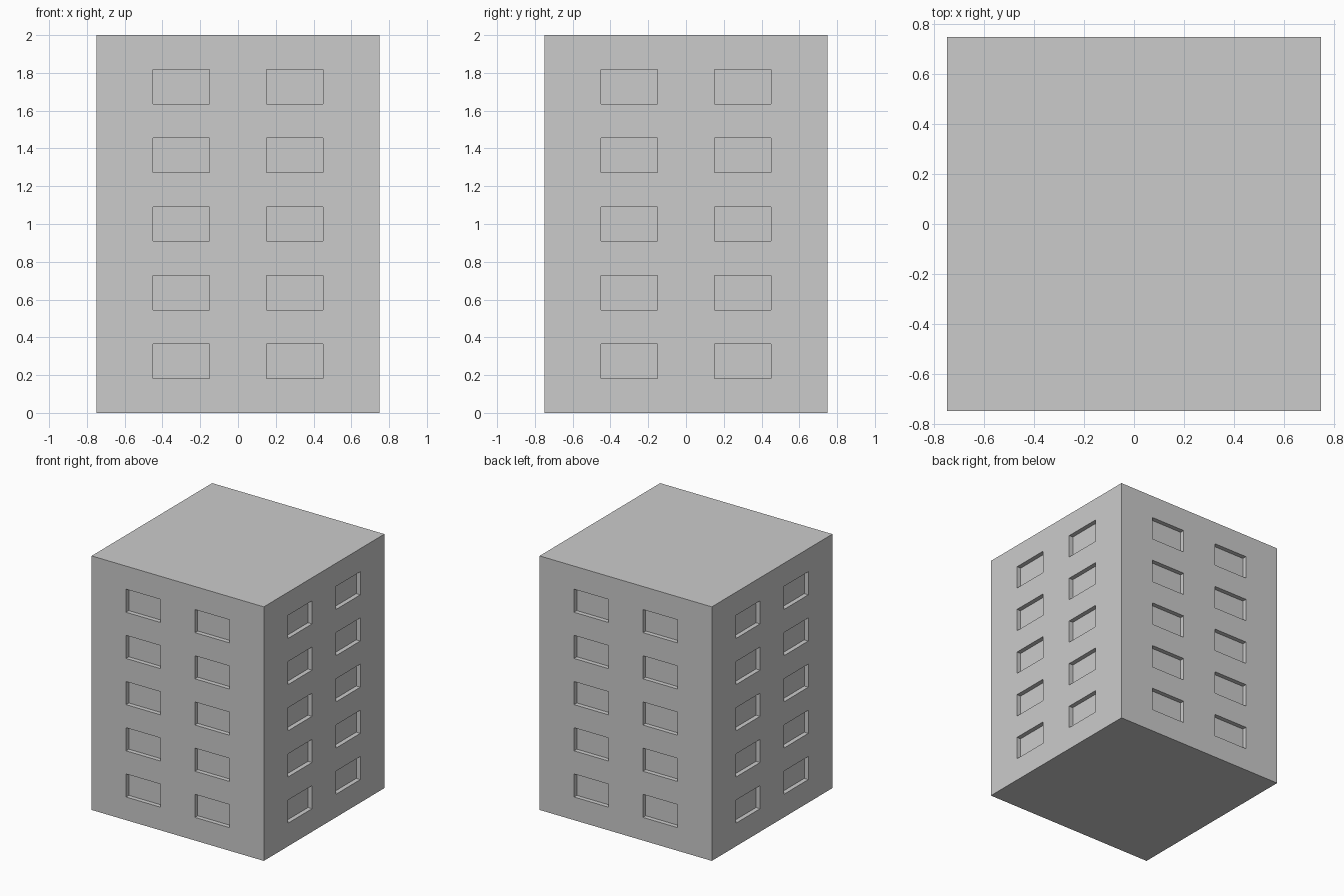
import bpy, bmesh
from mathutils import Matrix

if "Cube" in bpy.data.objects:
    bpy.data.objects.remove(bpy.data.objects["Cube"])

W, H = 1.5, 2.0      # footprint and height
DEPTH = 0.035        # window recess
ROWS, COLS = 11, 5   # wall grid; every odd cell is a window

# Plain tower block
bm = bmesh.new()
bmesh.ops.create_cube(bm, size=1, matrix=Matrix.Translation((0, 0, H / 2)) @ Matrix.Diagonal((W, W, H, 1)))


def cut(co, no):
    bmesh.ops.bisect_plane(bm, geom=bm.verts[:] + bm.edges[:] + bm.faces[:], plane_co=co, plane_no=no)


# Slice the walls into the window grid
for i in range(1, COLS):
    p = -W / 2 + W * i / COLS
    cut((p, 0, 0), (1, 0, 0))
    cut((0, p, 0), (0, 1, 0))
for i in range(1, ROWS):
    cut((0, 0, H * i / ROWS), (0, 0, 1))


# Windows: odd row and odd column on each of the four walls
def is_window(f):
    if abs(f.normal.z) > 0.5:
        return False
    c = f.calc_center_median()
    across = c.y if abs(f.normal.x) > 0.5 else c.x
    col = int((across + W / 2) / W * COLS)
    row = int(c.z / H * ROWS)
    return col % 2 == 1 and row % 2 == 1


bm.normal_update()
windows = [f for f in bm.faces if is_window(f)]
bmesh.ops.inset_individual(bm, faces=windows, thickness=0, depth=-DEPTH)
bmesh.ops.recalc_face_normals(bm, faces=bm.faces[:])

mesh = bpy.data.meshes.new("building")
bm.to_mesh(mesh)
bm.free()
bpy.context.collection.objects.link(bpy.data.objects.new("building", mesh))
